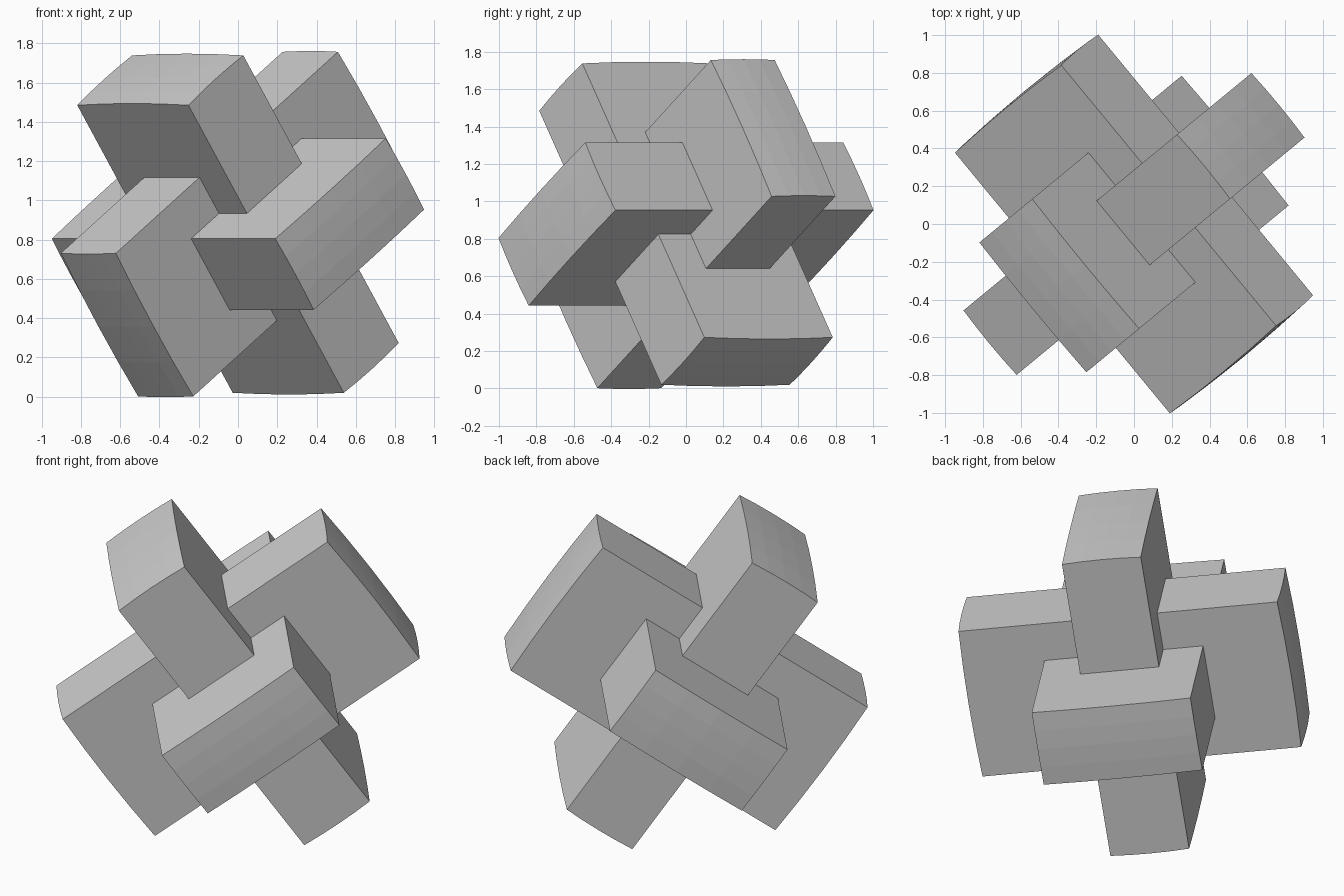
import bpy, bmesh, math
from mathutils import Matrix

if "Cube" in bpy.data.objects:
    bpy.data.objects.remove(bpy.data.objects["Cube"])

LONG, WIDE, THIN = 0.894, 0.445, 0.221   # half sizes of every bar
DOME = 0.018                             # slight bulge of the bar ends
ROT = (Matrix.Translation((0, 0, 0.879))
       @ Matrix.Rotation(math.radians(-50.5), 4, 'Z')
       @ Matrix.Rotation(math.radians(35), 4, 'X'))


def bar(name, axis):
    """Flat bar, long along the given axis, wide along the next one."""
    bm = bmesh.new()
    bmesh.ops.create_cube(bm, size=2)
    bmesh.ops.subdivide_edges(bm, edges=bm.edges[:], cuts=3, use_grid_fill=True)
    for v in bm.verts:
        l, w, t = v.co
        length = LONG
        if abs(l) > 0.99:
            length += DOME * (0.6 * (1 - w * w) + 0.4 * (1 - t * t))
        local = (l * length, w * WIDE, t * THIN)
        for i in range(3):
            v.co[(axis + i) % 3] = local[i]
    bmesh.ops.recalc_face_normals(bm, faces=bm.faces[:])
    me = bpy.data.meshes.new(name)
    bm.to_mesh(me)
    bm.free()
    ob = bpy.data.objects.new(name, me)
    bpy.context.collection.objects.link(ob)
    return ob


# Three interlocked bars, one along each axis
puzzle, *others = [bar(n, i) for i, n in enumerate(
    ("interlocking_bars", "second_bar", "third_bar"))]

# Merge the bars into one solid
bpy.context.view_layer.objects.active = puzzle
for ob in others:
    mod = puzzle.modifiers.new("join", 'BOOLEAN')
    mod.operation = 'UNION'
    mod.solver = 'EXACT'
    mod.object = ob
    bpy.ops.object.modifier_apply(modifier=mod.name)
    bpy.data.objects.remove(ob)

# Tilt the puzzle onto its corners
puzzle.data.transform(ROT)
